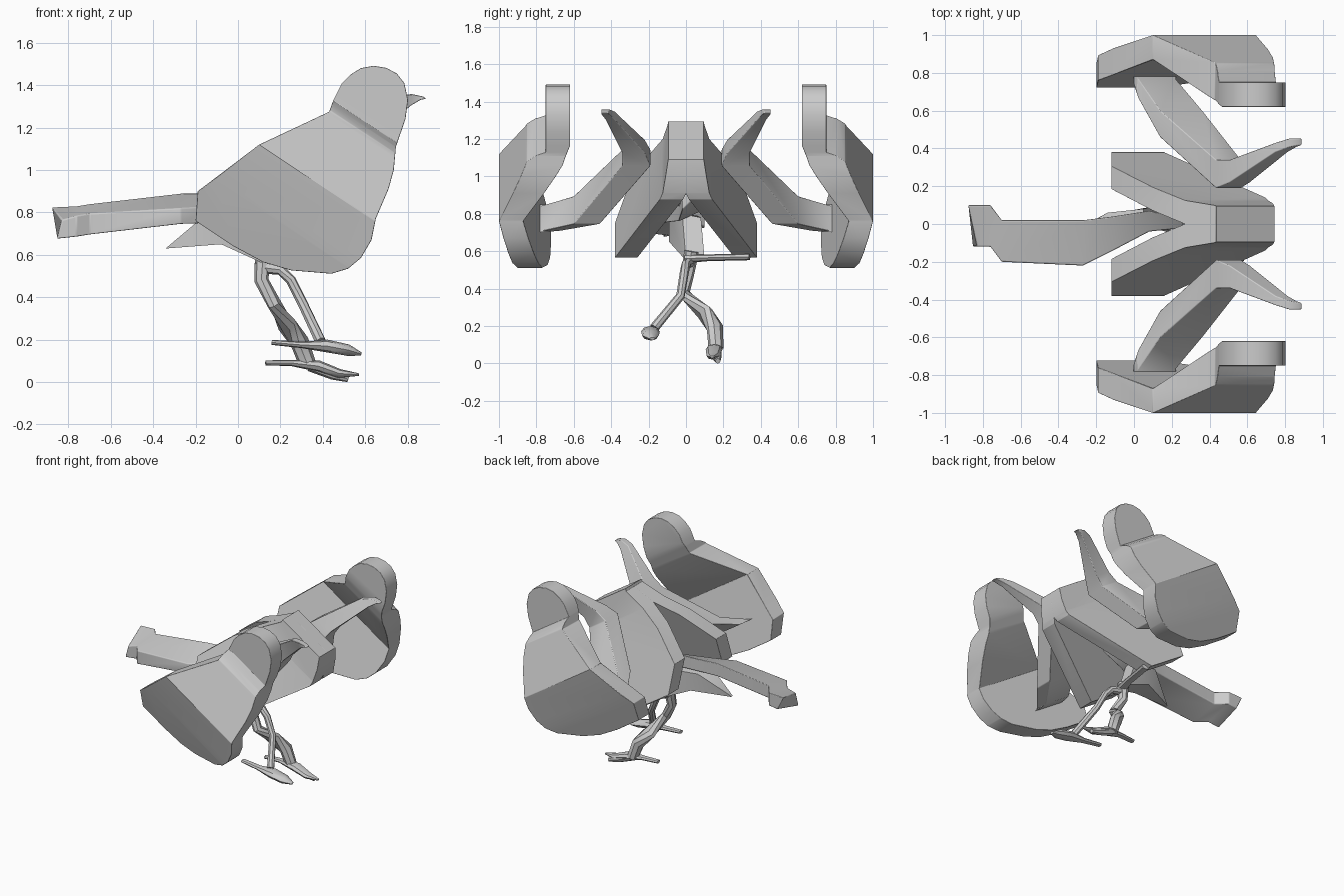
import bpy, bmesh, math
from mathutils import Vector

if "Cube" in bpy.data.objects:
    bpy.data.objects.remove(bpy.data.objects["Cube"])

# Fold lines run along D in the xz plane; N measures distance across them
D = Vector((0.835, 0, -0.55))
N = Vector((0.55, 0, 0.835))
ORIGIN = Vector((0.1, 0, 1.12))

OUTLINE = [(-0.2, 0.76), (-0.19, 0.9), (0.1, 1.12), (0.43, 1.275), (0.45, 1.33), (0.49, 1.41),
           (0.53, 1.45), (0.58, 1.481), (0.64, 1.492), (0.7, 1.482), (0.75, 1.455), (0.785, 1.41),
           (0.802, 1.33), (0.79, 1.24), (0.745, 1.11), (0.735, 1.0), (0.71, 0.91), (0.65, 0.77),
           (0.63, 0.67), (0.58, 0.585), (0.52, 0.535), (0.44, 0.511), (0.25, 0.527), (0.12, 0.565), (-0.02, 0.64)]


def interp(table, s):
    if s <= table[0][0]:
        return table[0][1]
    for (a, ya), (b, yb) in zip(table, table[1:]):
        if s <= b:
            return ya + (yb - ya) * (s - a) / (b - a)
    return table[-1][1]


def finish(name, bm, bevel=0.0, mirror=False):
    bmesh.ops.recalc_face_normals(bm, faces=bm.faces[:])
    me = bpy.data.meshes.new(name)
    bm.to_mesh(me)
    bm.free()
    ob = bpy.data.objects.new(name, me)
    bpy.context.collection.objects.link(ob)
    if bevel:
        b = ob.modifiers.new("soft_edges", 'BEVEL')
        b.width, b.segments, b.limit_method, b.angle_limit = bevel, 3, 'ANGLE', 0.5
    if mirror:
        m = ob.modifiers.new("mirror", 'MIRROR')
        m.use_axis = (False, True, False)
    bpy.context.view_layer.objects.active = ob
    ob.select_set(True)
    bpy.ops.object.shade_smooth_by_angle(angle=0.7)
    ob.select_set(False)
    return ob


def folded_sheet(name, outer, inner, trims=(), bevel=0.02):
    """Silhouette cut along the fold lines, then thickened between two y tables."""
    bm = bmesh.new()
    bm.faces.new([bm.verts.new((x, 0, z)) for x, z in OUTLINE])
    for co, no in trims:
        bmesh.ops.bisect_plane(bm, geom=bm.verts[:] + bm.edges[:] + bm.faces[:],
                               plane_co=co, plane_no=no, clear_outer=True)
    for s in sorted({k for k, _ in outer} | {k for k, _ in inner}):
        bmesh.ops.bisect_plane(bm, geom=bm.verts[:] + bm.edges[:] + bm.faces[:],
                               plane_co=ORIGIN + N * s, plane_no=N)
    front = bm.verts[:]
    ext = bmesh.ops.extrude_face_region(bm, geom=bm.faces[:], use_keep_orig=True)
    back = [g for g in ext["geom"] if isinstance(g, bmesh.types.BMVert)]
    for verts, table in ((front, inner), (back, outer)):
        for v in verts:
            v.co.y = interp(table, (v.co - ORIGIN).dot(N))
    return finish(name, bm, bevel, True)


def loft(name, rings, **kw):
    bm = bmesh.new()
    loops = [[bm.verts.new(p) for p in r] for r in rings]
    n = len(loops[0])
    for a, b in zip(loops, loops[1:]):
        for i in range(n):
            bm.faces.new((a[i], a[(i + 1) % n], b[(i + 1) % n], b[i]))
    bm.faces.new(loops[0])
    bm.faces.new(loops[-1])
    return finish(name, bm, **kw)


def tube(name, pts, flat=1.0):
    """Round limb through (x, y, z, radius) points; flat squashes it."""
    rings = []
    for i, p in enumerate(pts):
        c = Vector(p[:3])
        t = (Vector(pts[min(i + 1, len(pts) - 1)][:3]) - Vector(pts[max(i - 1, 0)][:3])).normalized()
        side = t.cross(Vector((0, 0, 1)) if abs(t.z) < 0.7 else Vector((1, 0, 0))).normalized()
        up = side.cross(t)
        rings.append([c + (side * math.cos(k * math.pi / 4) + up * flat * math.sin(k * math.pi / 4)) * p[3]
                      for k in range(8)])
    return loft(name, rings)


# Outer body and head shells
folded_sheet("side_shell",
             [(-0.47, 0.845), (-0.25, 0.93), (0, 1.0), (0.32, 0.85), (0.345, 0.81), (0.365, 0.75)],
             [(-0.47, 0.72), (0, 0.87), (0.3, 0.66), (0.4, 0.62)], bevel=0.025)

# Centre body with two spread arms
folded_sheet("centre_body",
             [(-0.43, 0.38), (0.16, 0.125), (0.33, 0.095)],
             [(-0.43, 0.26), (0.16, 0.0)],
             [(ORIGIN + N * 0.33, N), (ORIGIN - N * 0.43, -N), (Vector((-0.12, 0, 0)), Vector((-1, 0, 0))),
              (Vector((0.15, 0, 0.56)), Vector((0.34, 0, -0.585)))])

# Folded strip from the shell to the centre and out to the beak
rings = []
for x, y, z, length, thick in [(0.11, 0.79, 0.775, 0.27, 0.1), (0.12, 0.72, 0.775, 0.24, 0.1),
                               (0.25, 0.53, 0.82, 0.27, 0.14), (0.5, 0.265, 1.1, 0.16, 0.15),
                               (0.56, 0.28, 1.16, 0.13, 0.12), (0.78, 0.405, 1.325, 0.08, 0.05),
                               (0.84, 0.43, 1.345, 0.05, 0.045), (0.88, 0.435, 1.342, 0.02, 0.035)]:
    c = Vector((x, y, z))
    h, t = D * length / 2, Vector((0, thick / 2, 0))
    rings.append([c - h - t, c + h - t, c + h + t, c - h + t])
loft("beak_strip", rings, bevel=0.012, mirror=True)

# Tail: notched stepped end, long slanted blade, taper into the body
rings = []
for x, y0, y1, bottom, mid, top in [(-0.83, -0.12, 0.1, 0.675, 0.765, 0.825), (-0.76, -0.12, 0.1, 0.685, 0.785, 0.83),
                                    (-0.7, -0.2, 0.02, 0.695, 0.795, 0.84), (-0.27, -0.22, 0.02, 0.745, 0.82, 0.89),
                                    (-0.11, -0.14, 0.04, 0.75, 0.83, 0.89), (0.08, -0.04, 0.07, 0.76, 0.84, 0.9),
                                    (0.26, -0.02, 0.03, 0.82, 0.88, 0.95)]:
    tip = 0.05 if x < -0.8 else 0
    rings.append([(x - tip / 2, y0, bottom), (x, y0, mid), (x - tip, y1, top), (x, y1, bottom + 0.05)])
loft("tail", rings, bevel=0.006)

# Pointed plate under the tail, and the link out to one arm
loft("under_tail", [[(-0.34, -0.07, 0.63), (-0.34, -0.05, 0.63), (-0.33, -0.05, 0.64), (-0.33, -0.07, 0.64)],
                    [(-0.08, -0.09, 0.65), (-0.08, 0.06, 0.65), (-0.14, 0.06, 0.79), (-0.14, -0.09, 0.8)],
                    [(0.14, 0.0, 0.55), (0.14, 0.1, 0.55), (0.05, 0.08, 0.78), (0.05, -0.02, 0.8)]])
tube("arm_link", [(0.12, 0.0, 0.56, 0.04), (0.15, 0.12, 0.565, 0.03), (0.18, 0.34, 0.57, 0.03)], 0.6)

# Legs
tube("rear_leg", [(0.12, 0.03, 0.6, 0.04), (0.11, 0.01, 0.48, 0.034), (0.17, -0.01, 0.37, 0.034),
                  (0.23, 0.1, 0.27, 0.045), (0.29, 0.155, 0.19, 0.045), (0.33, 0.16, 0.08, 0.04)])
tube("front_leg", [(0.12, 0.02, 0.54, 0.03), (0.2, 0.0, 0.53, 0.025), (0.25, -0.01, 0.48, 0.024),
                   (0.31, -0.03, 0.36, 0.024), (0.39, -0.17, 0.19, 0.026)])

# Feet
tube("front_foot", [(0.16, -0.17, 0.187, 0.02), (0.3, -0.18, 0.175, 0.025), (0.42, -0.19, 0.17, 0.05),
                    (0.52, -0.19, 0.15, 0.045), (0.58, -0.18, 0.132, 0.014)], 0.6)
tube("rear_foot", [(0.13, 0.14, 0.09, 0.02), (0.25, 0.15, 0.09, 0.024), (0.38, 0.15, 0.075, 0.045),
                   (0.48, 0.145, 0.04, 0.035), (0.57, 0.14, 0.035, 0.01)], 0.6)
tube("rear_toe", [(0.34, 0.16, 0.08, 0.03), (0.45, 0.165, 0.035, 0.025), (0.52, 0.17, 0.013, 0.014)])
